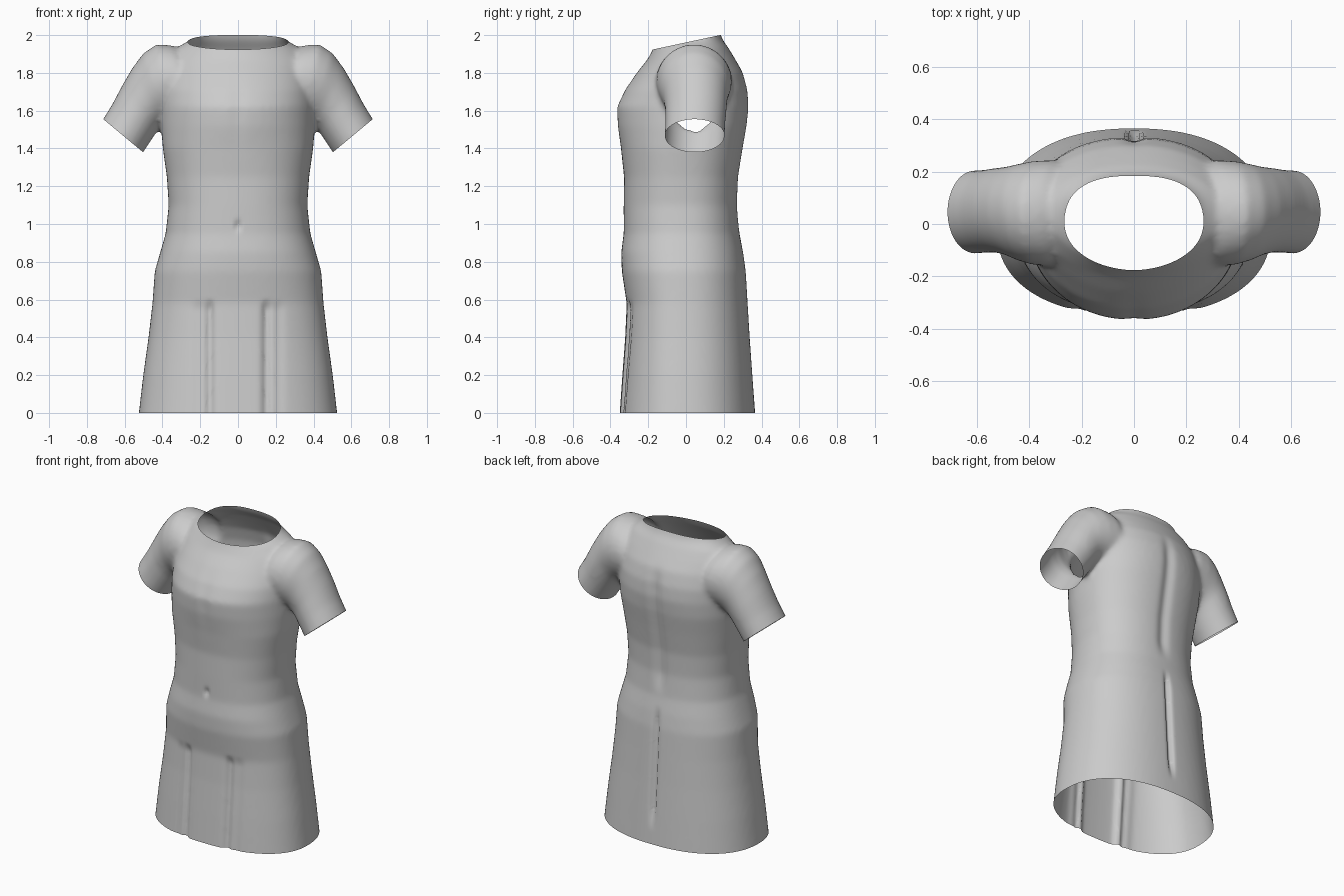
import bpy, bmesh, math
from mathutils import Vector

if "Cube" in bpy.data.objects:
    bpy.data.objects.remove(bpy.data.objects["Cube"])

N = 64


def sgn_pow(v, p):
    return math.copysign(abs(v) ** p, v)


def loft(bm, rings):
    """Bridge a list of point rings into a closed, capped solid."""
    loops = [[bm.verts.new(p) for p in r] for r in rings]
    for a, b in zip(loops, loops[1:]):
        for i in range(N):
            j = (i + 1) % N
            bm.faces.new((a[i], a[j], b[j], b[i]))
    bm.faces.new(list(reversed(loops[0])))
    bm.faces.new(loops[-1])


def body_ring(z, w, front, back, yc, nf, nb):
    pts = []
    for i in range(N):
        t = math.tau * i / N
        c, s = math.cos(t), math.sin(t)
        n = nb if s > 0 else nf
        depth = back - yc if s > 0 else yc - front
        pts.append((w * sgn_pow(c, 2 / n), yc + depth * sgn_pow(s, 2 / n), z))
    return pts


def sleeve_ring(side, top, bottom, y0, y1):
    t, b = Vector(top), Vector(bottom)
    mid, half = (t + b) / 2, (t - b) / 2
    pts = []
    for i in range(N):
        a = math.tau * i / N
        p = mid + half * math.cos(a)
        pts.append((side * p.x, (y0 + y1) / 2 + (y1 - y0) / 2 * math.sin(a), p.y))
    return pts


# torso and skirt: height, half width, front, back, widest y, front / back roundness
BODY = [
    (-0.06, .532, -.355, .37, -.02, 2.3, 2.3),
    (0.20, .502, -.337, .352, -.02, 2.3, 2.3),
    (0.40, .474, -.322, .338, -.02, 2.3, 2.3),
    (0.58, .453, -.314, .327, -.02, 2.3, 2.3),
    (0.75, .441, -.340, .317, -.02, 2.3, 2.3),
    (0.85, .412, -.343, .303, -.02, 2.3, 2.3),
    (0.95, .383, -.330, .283, -.02, 2.3, 2.3),
    (1.10, .367, -.330, .272, -.02, 2.3, 2.3),
    (1.25, .377, -.328, .278, -.02, 2.3, 2.3),
    (1.40, .398, -.345, .302, -.02, 2.2, 2.3),
    (1.52, .408, -.364, .323, 0, 2.1, 2.3),
    (1.62, .410, -.368, .334, .02, 2.1, 2.2),
    (1.71, .410, -.325, .328, .04, 2.1, 2.1),
    (1.80, .400, -.262, .303, .05, 2.0, 2.0),
    (1.87, .380, -.205, .262, .05, 2.0, 2.0),
    (1.93, .330, -.172, .226, .05, 1.9, 2.1),
    (1.97, .262, -.167, .197, .05, 1.8, 2.3),
    (2.01, .230, -.168, .180, .05, 1.8, 2.5),
    (2.08, .225, -.168, .175, .05, 1.8, 2.5),
]
# sleeves: upper edge (x, z), lower edge (x, z), y range
SLEEVE = [
    ((.25, 1.90), (.22, 1.62), -.13, .22),
    ((.35, 1.945), (.28, 1.57), -.16, .245),
    ((.43, 1.952), (.35, 1.55), -.155, .24),
    ((.50, 1.905), (.38, 1.54), -.14, .23),
    ((.56, 1.825), (.40, 1.525), -.12, .22),
    ((.615, 1.73), (.425, 1.495), -.11, .215),
    ((.665, 1.635), (.465, 1.435), -.11, .208),
    ((.714, 1.555), (.503, 1.378), -.113, .205),
    ((.755, 1.485), (.545, 1.315), -.113, .203),
]

bm = bmesh.new()
loft(bm, [body_ring(*r) for r in BODY])
bm_parts = [[sleeve_ring(s, *r) for r in SLEEVE] for s in (1, -1)]
for rings in bm_parts:
    loft(bm, rings)
# every solid must face outward before fusing
bmesh.ops.recalc_face_normals(bm, faces=bm.faces[:])
mesh = bpy.data.meshes.new("tunic")
bm.to_mesh(mesh)
bm.free()
tunic = bpy.data.objects.new("tunic", mesh)
bpy.context.collection.objects.link(tunic)

# fuse torso and sleeves into one soft skin
rem = tunic.modifiers.new("fuse", 'REMESH')
rem.mode = 'VOXEL'
rem.voxel_size = 0.014
sm = tunic.modifiers.new("soften", 'SMOOTH')
sm.factor = 0.5
sm.iterations = 10
dg = bpy.context.evaluated_depsgraph_get()
skin = bpy.data.meshes.new_from_object(tunic.evaluated_get(dg))
tunic.modifiers.clear()
tunic.data = skin

bm = bmesh.new()
bm.from_mesh(skin)


def cut(co, no, keep):
    """Slice open the region chosen by keep, removing what lies beyond."""
    faces = [f for f in bm.faces if keep(f.calc_center_median())]
    geom = set(faces)
    for f in faces:
        geom.update(f.edges)
        geom.update(f.verts)
    bmesh.ops.bisect_plane(bm, geom=list(geom), plane_co=co, plane_no=no,
                           clear_outer=True)


# hem, neck and cuff openings
cut((0, 0, 0), (0, 0, -1), lambda c: c.z < 0.1)
cut((0, -.17, 1.925), (0, -.075, .35), lambda c: c.z > 1.85 and abs(c.x) < .3)
for s in (1, -1):
    cut((s * .605, 0, 1.465), (s * .64, 0, -.77),
        lambda c: c.x * s > .42 and 1.2 < c.z < 1.75)


def bump(v, centre, width):
    return math.exp(-((v - centre) / width) ** 2)


def ramp(v, a, b):
    t = max(0, min(1, (v - a) / (b - a)))
    return t * t * (3 - 2 * t)


# folds and body relief
for v in bm.verts:
    x, y, z = v.co
    if y < -0.15:
        skirt = 1 - ramp(z, .54, .61)
        v.co.y += skirt * .022 * bump(abs(x), .15, .022)       # front pleats
        v.co.y += skirt * .008 * bump(abs(x), .21, .03)
        v.co.y += .02 * bump(x, 0, .012) * bump(z, .99, .025)  # navel
        v.co.y += .006 * bump(x, 0, .04) * bump(z, 1.6, .15)   # breastbone
    elif y > 0.15:
        spine = ramp(z, .95, 1.1) * (1 - ramp(z, 1.65, 1.85))
        v.co.y -= .016 * spine * bump(x, 0, .035)              # spine hollow
        seat = ramp(z, .08, .25) * (1 - ramp(z, .75, .9))
        v.co.y -= .025 * seat * bump(x, 0, .016)               # back seam
for f in bm.faces:
    f.smooth = True
bm.to_mesh(skin)
bm.free()

grey = bpy.data.materials.new("plain grey")
grey.diffuse_color = (0.6, 0.6, 0.6, 1)
grey.use_nodes = True
grey.node_tree.nodes["Principled BSDF"].inputs["Base Color"].default_value = grey.diffuse_color
skin.materials.clear()
skin.materials.append(grey)
